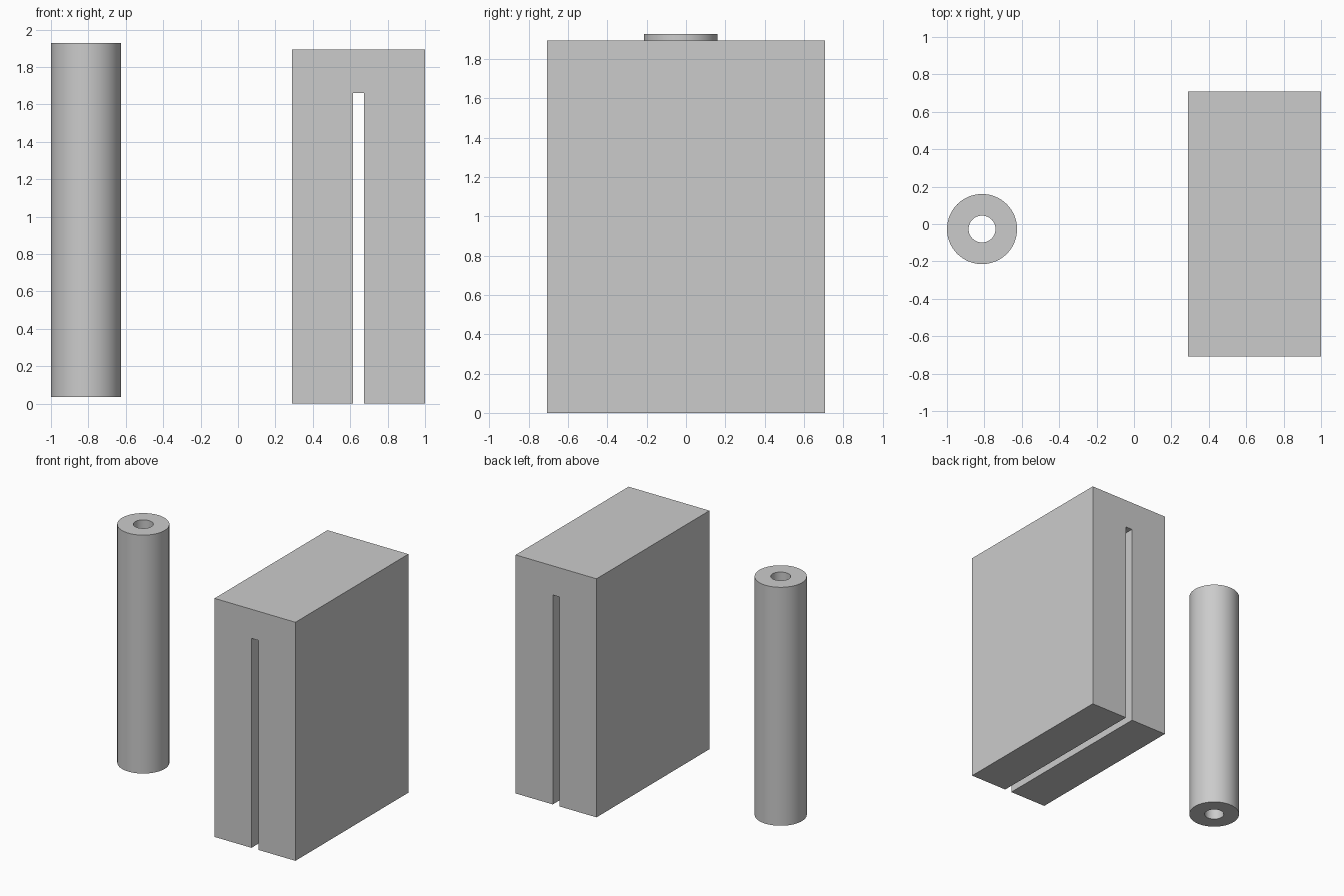
import bpy, bmesh, math

if "Cube" in bpy.data.objects:
    bpy.data.objects.remove(bpy.data.objects["Cube"])

def make_object(name, bm):
    bmesh.ops.recalc_face_normals(bm, faces=bm.faces)
    me = bpy.data.meshes.new(name)
    bm.to_mesh(me)
    bm.free()
    ob = bpy.data.objects.new(name, me)
    bpy.context.collection.objects.link(ob)
    return ob

# Slotted block: inverted U profile (x, z) extruded along y
TOP, SLOT_TOP, HALF_Y = 1.893, 1.662, 0.708
profile = [(0.29, 0), (0.614, 0), (0.614, SLOT_TOP), (0.674, SLOT_TOP),
           (0.674, 0), (1.0, 0), (1.0, TOP), (0.29, TOP)]
bm = bmesh.new()
face = bm.faces.new([bm.verts.new((x, -HALF_Y, z)) for x, z in profile])
ext = bmesh.ops.extrude_face_region(bm, geom=[face], use_keep_orig=True)
new_verts = [g for g in ext["geom"] if isinstance(g, bmesh.types.BMVert)]
bmesh.ops.translate(bm, verts=new_verts, vec=(0, 2 * HALF_Y, 0))
make_object("slotted_block", bm)

# Hollow tube: wall section swept round its axis
SIDES, R_OUT, R_IN, Z0, Z1 = 64, 0.1875, 0.072, 0.035, 1.927
CX, CY = -0.8125, -0.027
section = [(R_IN, Z0), (R_OUT, Z0), (R_OUT, Z1), (R_IN, Z1)]
bm = bmesh.new()
rings = []
for i in range(SIDES):
    a = 2 * math.pi * i / SIDES
    rings.append([bm.verts.new((CX + r * math.cos(a), CY + r * math.sin(a), z))
                  for r, z in section])
for i in range(SIDES):
    p, q = rings[i], rings[(i + 1) % SIDES]
    for j in range(4):
        k = (j + 1) % 4
        bm.faces.new((p[j], q[j], q[k], p[k]))
tube = make_object("hollow_tube", bm)
bpy.context.view_layer.objects.active = tube
tube.select_set(True)
bpy.ops.object.shade_smooth_by_angle(angle=math.radians(30))
